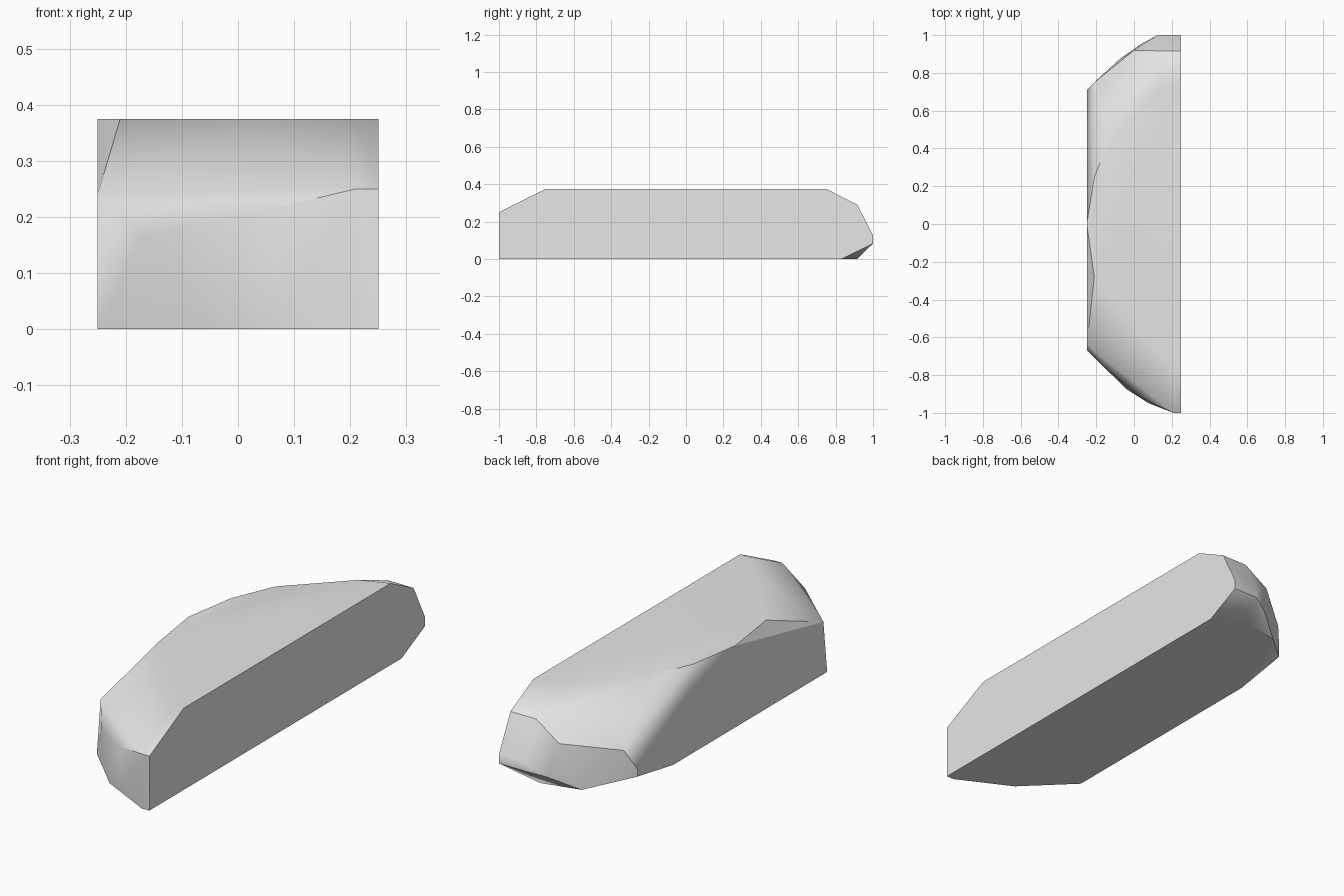
import bpy
import bmesh
import math

default_cube = bpy.data.objects.get("Cube")
if default_cube:
    bpy.data.objects.remove(default_cube, do_unlink=True)

HALF_WIDTH = 0.25
HEIGHT = 0.375


def make_material(name, colour):
    material = bpy.data.materials.new(name)
    material.use_nodes = True
    material.diffuse_color = colour
    shader = next(n for n in material.node_tree.nodes if n.type == "BSDF_PRINCIPLED")
    shader.inputs["Base Color"].default_value = colour
    return material


def level(height, outline):
    """Corner points that share one height."""
    return [(x, y, height) for x, y in outline]


def wall(x, profile):
    """Corner points that share one side plane."""
    return [(x, y, z) for y, z in profile]


def build_hull(name, points, material):
    """Wrap the corner points in a faceted solid with softly shaded chips."""
    bm = bmesh.new()
    for point in points:
        bm.verts.new(point)
    hull = bmesh.ops.convex_hull(bm, input=bm.verts[:])
    unused = set(hull["geom_interior"]) | set(hull["geom_unused"])
    loose = [g for g in unused if isinstance(g, bmesh.types.BMVert) and g.is_valid]
    bmesh.ops.delete(bm, geom=loose, context="VERTS")
    bmesh.ops.dissolve_limit(
        bm, angle_limit=math.radians(1), verts=bm.verts[:], edges=bm.edges[:]
    )
    bmesh.ops.recalc_face_normals(bm, faces=bm.faces[:])
    mesh = bpy.data.meshes.new(name)
    bm.to_mesh(mesh)
    bm.free()
    mesh.materials.append(material)
    solid = bpy.data.objects.new(name, mesh)
    bpy.context.collection.objects.link(solid)
    bpy.ops.object.select_all(action="DESELECT")
    solid.select_set(True)
    bpy.context.view_layer.objects.active = solid
    bpy.ops.object.shade_smooth_by_angle(angle=math.radians(30))
    normals = solid.modifiers.new("weighted_normals", "WEIGHTED_NORMAL")
    normals.keep_sharp = True
    return solid


# Straight cut side, with clipped ends
cut_side = wall(HALF_WIDTH, [
    (-1, 0), (-1, 0.25), (-0.75, HEIGHT), (0.75, HEIGHT),
    (0.917, 0.29), (1, 0.125), (1, 0.083), (0.83, 0),
])

# Worn long side, its upper edge falling towards both ends
worn_side = wall(-HALF_WIDTH, [
    (-0.667, 0), (-0.64, 0.24), (-0.41, 0.29), (0, HEIGHT),
    (0.34, 0.275), (0.49, 0.19), (0.71, 0.08), (0.71, 0.045), (0.45, 0),
])

# Flat top and underside outlines
top_outline = level(HEIGHT, [
    (0.21, -0.75), (0.04, -0.62), (-0.21, -0.28),
    (-0.21, 0.25), (-0.125, 0.45), (0.12, 0.7),
])
base_outline = level(0, [
    (0.21, -1), (-0.04, -0.874), (-0.08, 0.87), (0.1, 0.914),
])

# Chipped front and back ends
front_chips = [
    (0.21, -1, 0.25), (0.04, -0.92, 0.21), (-0.167, -0.75, 0.167), (0.08, -0.95, 0.05),
]
back_chips = [
    (0.12, 0.917, 0.29), (0, 0.92, 0.21), (-0.21, 0.75, 0.17),
    (0.125, 1, 0.125), (0.125, 1, 0.083), (0.04, 0.955, 0.06),
]

stone_grey = make_material("stone_grey", (0.8, 0.8, 0.8, 1))
build_hull(
    "stone_block",
    cut_side + worn_side + top_outline + base_outline + front_chips + back_chips,
    stone_grey,
)
